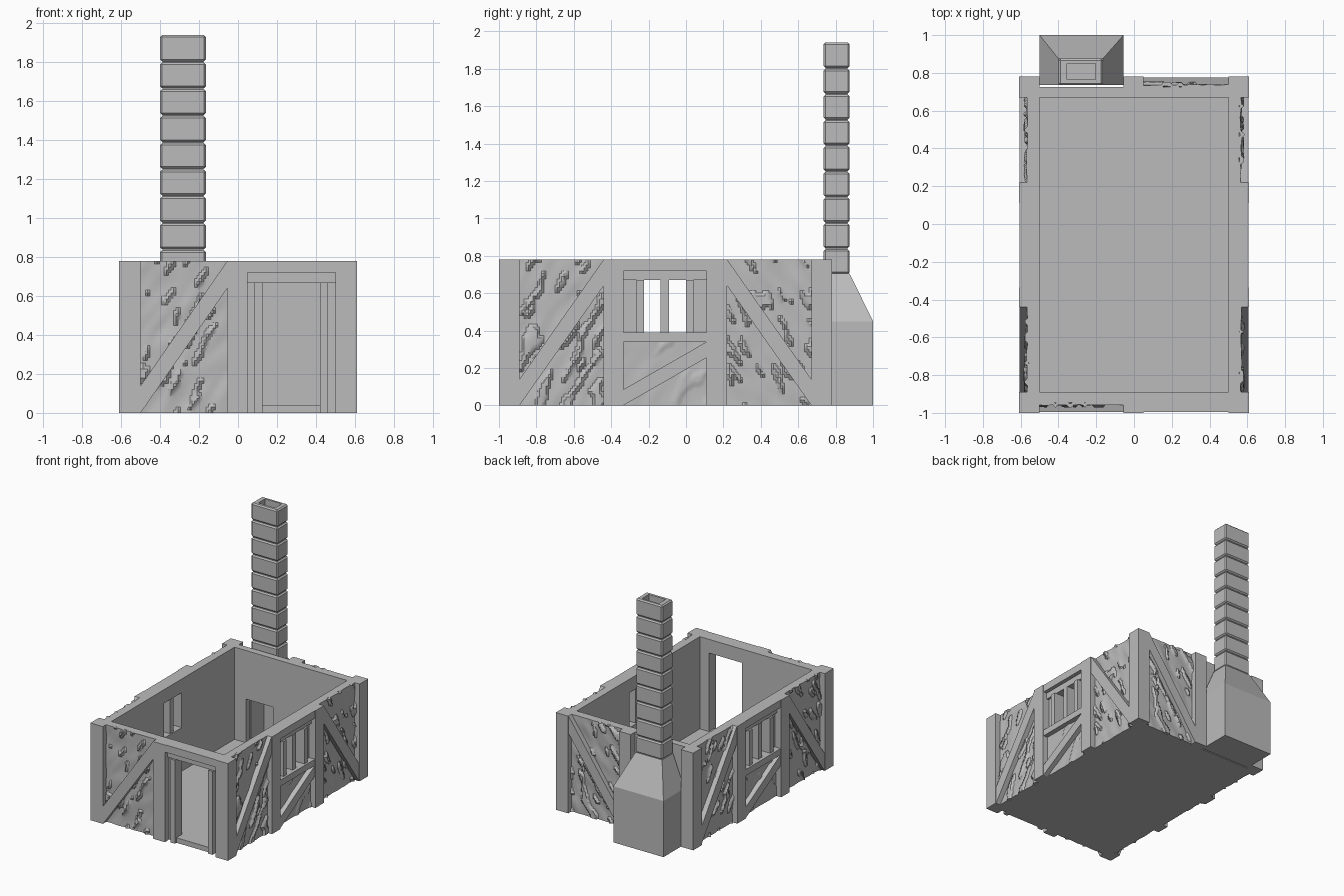
import bpy, bmesh
from mathutils import Vector, noise

if "Cube" in bpy.data.objects:
    bpy.data.objects.remove(bpy.data.objects["Cube"], do_unlink=True)

H = 0.78          # wall height
FLOOR = 0.04      # floor thickness
SLAB = 0.055      # depth of the wall core behind the timber face

# Single stone grey material
grey = bpy.data.materials.new("stone grey")
grey.use_nodes = True
COLOUR = (0.5, 0.5, 0.5, 1)
grey.diffuse_color = COLOUR
grey.node_tree.nodes["Principled BSDF"].inputs["Base Color"].default_value = COLOUR


def finish(name, bm):
    bmesh.ops.recalc_face_normals(bm, faces=bm.faces)
    mesh = bpy.data.meshes.new(name)
    bm.to_mesh(mesh)
    bm.free()
    mesh.materials.append(grey)
    obj = bpy.data.objects.new(name, mesh)
    bpy.context.collection.objects.link(obj)
    return obj


def box(name, lo, hi, bevel=0):
    bm = bmesh.new()
    bmesh.ops.create_cube(bm, size=1)
    for v in bm.verts:
        v.co = [(a + b) / 2 + c * (b - a) for a, b, c in zip(lo, hi, v.co)]
    if bevel:
        bmesh.ops.bevel(bm, geom=bm.edges[:], offset=bevel, segments=1, affect='EDGES')
    return finish(name, bm)


def bake(obj):
    """Apply all modifiers of the object."""
    deps = bpy.context.evaluated_depsgraph_get()
    mesh = bpy.data.meshes.new_from_object(obj.evaluated_get(deps))
    obj.modifiers.clear()
    obj.data = mesh


def cut(obj, *holes):
    for lo, hi in holes:
        cutter = box("cutter", lo, hi)
        cutter.hide_render = True
        mod = obj.modifiers.new("hole", 'BOOLEAN')
        mod.operation = 'DIFFERENCE'
        mod.solver = 'EXACT'
        mod.object = cutter
        bake(obj)
        bpy.data.objects.remove(cutter, do_unlink=True)


# Wall frames: u runs along the wall, d goes inward from the timber face
WALLS = {
    "front": lambda u, d, z: Vector((u, -1 + d, z)),
    "back": lambda u, d, z: Vector((u, H - d, z)),
    "left": lambda u, d, z: Vector((0.61 - d, u, z)),
    "right": lambda u, d, z: Vector((d - 0.61, u, z)),
}


def timber(name, wall, outline, d0=0.004, d1=0.08):
    bm = bmesh.new()
    rings = [[bm.verts.new(WALLS[wall](u, d, z)) for u, z in outline] for d in (d0, d1)]
    n = len(outline)
    for ring in rings:
        bm.faces.new(ring)
    for i in range(n):
        j = (i + 1) % n
        bm.faces.new((rings[0][i], rings[0][j], rings[1][j], rings[1][i]))
    return finish(f"{wall}_{name}", bm)


def plank(name, wall, u0, u1, z0, z1, d0=0.004, d1=0.08):
    return timber(name, wall, [(u0, z0), (u1, z0), (u1, z1), (u0, z1)], d0, d1)


def brace(name, wall, ua, ub, rise, width):
    """Diagonal timber, low at ua and high at ub."""
    timber(name, wall, [(ua, 0), (ub, rise), (ub, rise + width), (ua, width)])


def plaster(name, wall, u0, u1, z0, z1, lean, rough=1.0):
    """Rough plaster sheet with raised slanting trowel marks."""
    nu, nz = round((u1 - u0) / 0.012), round((z1 - z0) / 0.015)
    seed = len(bpy.data.objects) * 3.7
    bm = bmesh.new()
    rows = []
    for k in range(nz + 1):
        z = z0 + (z1 - z0) * k / nz
        row = []
        for i in range(nu + 1):
            u = u0 + (u1 - u0) * i / nu
            a = u - lean * 0.5 * z
            soft = noise.noise((a * 14, z * 7, seed))
            mark = noise.noise((a * 24, z * 8, seed + 9))
            d = 0.043 - rough * (0.007 * soft + (0.014 if mark > 0.3 else 0))
            row.append(bm.verts.new(WALLS[wall](u, d, z)))
        rows.append(row)
    for low, high in zip(rows, rows[1:]):
        for i in range(nu):
            bm.faces.new((low[i], low[i + 1], high[i + 1], high[i]))
    # Give the sheet thickness back into the wall
    rim = bmesh.ops.extrude_face_region(bm, geom=bm.faces[:])["geom"]
    inward = WALLS[wall](0, 0.022, 0) - WALLS[wall](0, 0, 0)
    bmesh.ops.translate(bm, vec=inward, verts=[g for g in rim if isinstance(g, bmesh.types.BMVert)])
    obj = finish(f"{wall}_{name}", bm)
    bpy.context.view_layer.objects.active = obj
    bpy.ops.object.select_all(action='DESELECT')
    obj.select_set(True)
    bpy.ops.object.shade_smooth_by_angle(angle=0.6)


def braced_panel(name, wall, ua, ub):
    """Plaster bay with one big brace, low at ua and high at ub."""
    plaster(name + "_plaster", wall, min(ua, ub), max(ua, ub), 0, H, 1 if ub > ua else -1)
    brace(name + "_brace", wall, ua, ub, 0.64, 0.14)


# Wall core with room, door, windows and hearth opening cut out
walls = box("wall_core", (-0.61 + SLAB, -1 + SLAB, 0), (0.61 - SLAB, H - SLAB, H))
cut(walls,
    ((-0.5, -0.89, FLOOR), (0.5, 0.67, 1)),
    ((0.125, -1.1, FLOOR), (0.42, -0.8, 0.67)),
    ((-0.8, -0.225, 0.39), (0.8, 0, 0.67)),
    ((-0.4, 0.6, FLOOR), (-0.16, 0.9, 0.39)))

# Corner posts
for sx in (-1, 1):
    for y0, y1 in ((-1, -0.89), (0.67, H)):
        box("corner_post", (min(sx * 0.5, sx * 0.61), y0, 0), (max(sx * 0.5, sx * 0.61), y1, H))

# Front and back walls
for wall in ("front", "back"):
    plank("middle_post", wall, -0.055, 0.05, 0, H, 0)
braced_panel("bay", "front", -0.5, -0.055)
braced_panel("bay", "back", 0.05, 0.5)

# Doorway timbers
plank("door_top_beam", "front", 0.05, 0.5, 0.72, H)
plank("door_lintel", "front", 0.05, 0.5, 0.67, 0.72, 0.035)
plank("door_sill", "front", 0.125, 0.42, 0, FLOOR, 0.04)
for u in (0.085, 0.42):
    plank("door_jamb", "front", u, u + 0.04, 0, 0.67, 0.02, 0.11)

# Long side walls
for wall, low, high in (("left", -0.335, 0.11), ("right", 0.11, -0.335)):
    plank("front_inner_post", wall, -0.44, -0.335, 0, H, 0)
    plank("back_inner_post", wall, 0.11, 0.22, 0, H, 0)
    braced_panel("front_bay", wall, -0.89, -0.44)
    braced_panel("back_bay", wall, 0.67, 0.22)
    plank("window_top_beam", wall, -0.335, 0.11, 0.72, H)
    plank("window_lintel", wall, -0.335, 0.11, 0.67, 0.72, 0.035)
    plank("window_sill", wall, -0.335, 0.11, 0.34, 0.39)
    for u in (-0.265, 0):
        plank("window_jamb", wall, u, u + 0.04, 0.39, 0.67, 0.02, 0.11)
    plank("window_mullion", wall, -0.135, -0.09, 0.39, 0.67, 0.03, 0.1)
    plaster("under_window_plaster", wall, -0.335, 0.11, 0, 0.34, 1, 0.5)
    brace("under_window_brace", wall, low, high, 0.255, 0.085)

# Chimney base: upright block with a tapering shoulder
BASE = (-0.5, -0.055, 0.735, 1.0)
NECK = (-0.4, -0.165, 0.735, 0.875)
bm = bmesh.new()
rings = []
for (x0, x1, y0, y1), z in ((BASE, 0), (BASE, 0.45), (NECK, 0.705)):
    rings.append([bm.verts.new((x, y, z)) for x, y in ((x0, y0), (x1, y0), (x1, y1), (x0, y1))])
bm.faces.new(rings[0])
bm.faces.new(rings[-1])
for low, high in zip(rings, rings[1:]):
    for i in range(4):
        j = (i + 1) % 4
        bm.faces.new((low[i], low[j], high[j], high[i]))
base = finish("chimney_base", bm)
flue = ((-0.355, 0.765, 0.3), (-0.205, 0.85, 2.1))
cut(base, ((-0.4, 0.6, FLOOR), (-0.16, 0.9, 0.39)), flue)

# Chimney stack: mortar core with nine bevelled stone courses
core = box("chimney_mortar", (NECK[0] + 0.012, NECK[2] + 0.012, 0.69),
           (NECK[1] - 0.012, NECK[3] - 0.012, 1.93))
cut(core, flue)
COURSES = 9
step = (1.94 - 0.7) / COURSES
for i in range(COURSES):
    z = 0.7 + i * step
    stone = box("chimney_course", (NECK[0], NECK[2], z + 0.003),
                (NECK[1], NECK[3], z + step - 0.003 * (i < COURSES - 1)), 0.01)
    cut(stone, flue)
